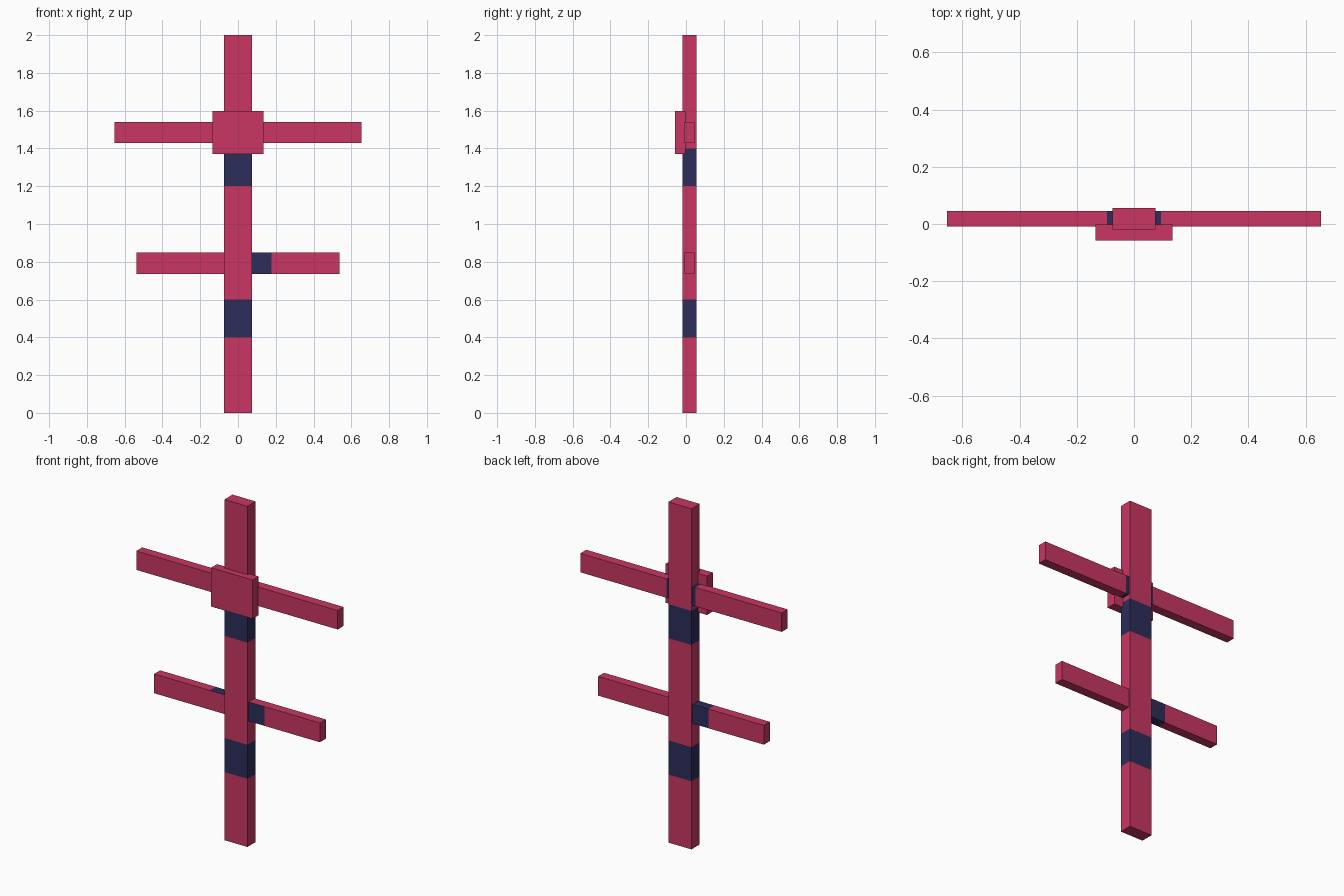
import bpy
import bmesh
from mathutils import Vector

cube = bpy.data.objects.get("Cube")
if cube:
    bpy.data.objects.remove(cube, do_unlink=True)


def make_material(name, colour):
    mat = bpy.data.materials.new(name)
    mat.use_nodes = True
    mat.diffuse_color = colour
    mat.node_tree.nodes["Principled BSDF"].inputs["Base Color"].default_value = colour
    return mat


MATERIALS = [
    make_material("crimson", (0.58, 0.037, 0.122, 1)),
    make_material("navy", (0.025, 0.026, 0.102, 1)),
]


def make_beam(name, low, high, axis=0, cuts=(), is_navy=None):
    """Box between two corners, cut across an axis, with navy faces chosen by a rule."""
    low, high = Vector(low), Vector(high)
    bm = bmesh.new()
    bmesh.ops.create_cube(bm, size=1)
    for v in bm.verts:
        v.co = (low + high) / 2 + v.co * (high - low)
    normal = Vector((0, 0, 0))
    normal[axis] = 1
    for cut in cuts:
        bmesh.ops.bisect_plane(bm, geom=bm.verts[:] + bm.edges[:] + bm.faces[:],
                               plane_co=normal * cut, plane_no=normal)
    bm.normal_update()
    for face in bm.faces:
        if is_navy and is_navy(face.calc_center_median(), face.normal):
            face.material_index = 1
    mesh = bpy.data.meshes.new(name)
    bm.to_mesh(mesh)
    bm.free()
    for mat in MATERIALS:
        mesh.materials.append(mat)
    obj = bpy.data.objects.new(name, mesh)
    bpy.context.collection.objects.link(obj)
    return obj


# Upright post with two painted bands
make_beam("post", (-0.075, -0.019, 0), (0.075, 0.056, 2), axis=2,
          cuts=(0.4, 0.6, 1.2, 1.4),
          is_navy=lambda c, n: 0.4 < c.z < 0.6 or 1.2 < c.z < 1.4)

# Upper crossbar with a narrow band where it meets the post
make_beam("upper_crossbar", (-0.654, -0.009, 1.428), (0.654, 0.046, 1.539),
          cuts=(-0.095, 0.095),
          is_navy=lambda c, n: abs(c.x) < 0.095)

# Lower crossbar: left side painted on the front, right side on the other faces
make_beam("lower_crossbar", (-0.538, -0.009, 0.735), (0.538, 0.046, 0.848),
          cuts=(-0.177, 0, 0.177),
          is_navy=lambda c, n: abs(c.x) < 0.177 and (n.y < -0.5) == (c.x > 0))

# Square plate over the upper joint
make_beam("front_plate", (-0.135, -0.057, 1.37), (0.135, -0.002, 1.598))
